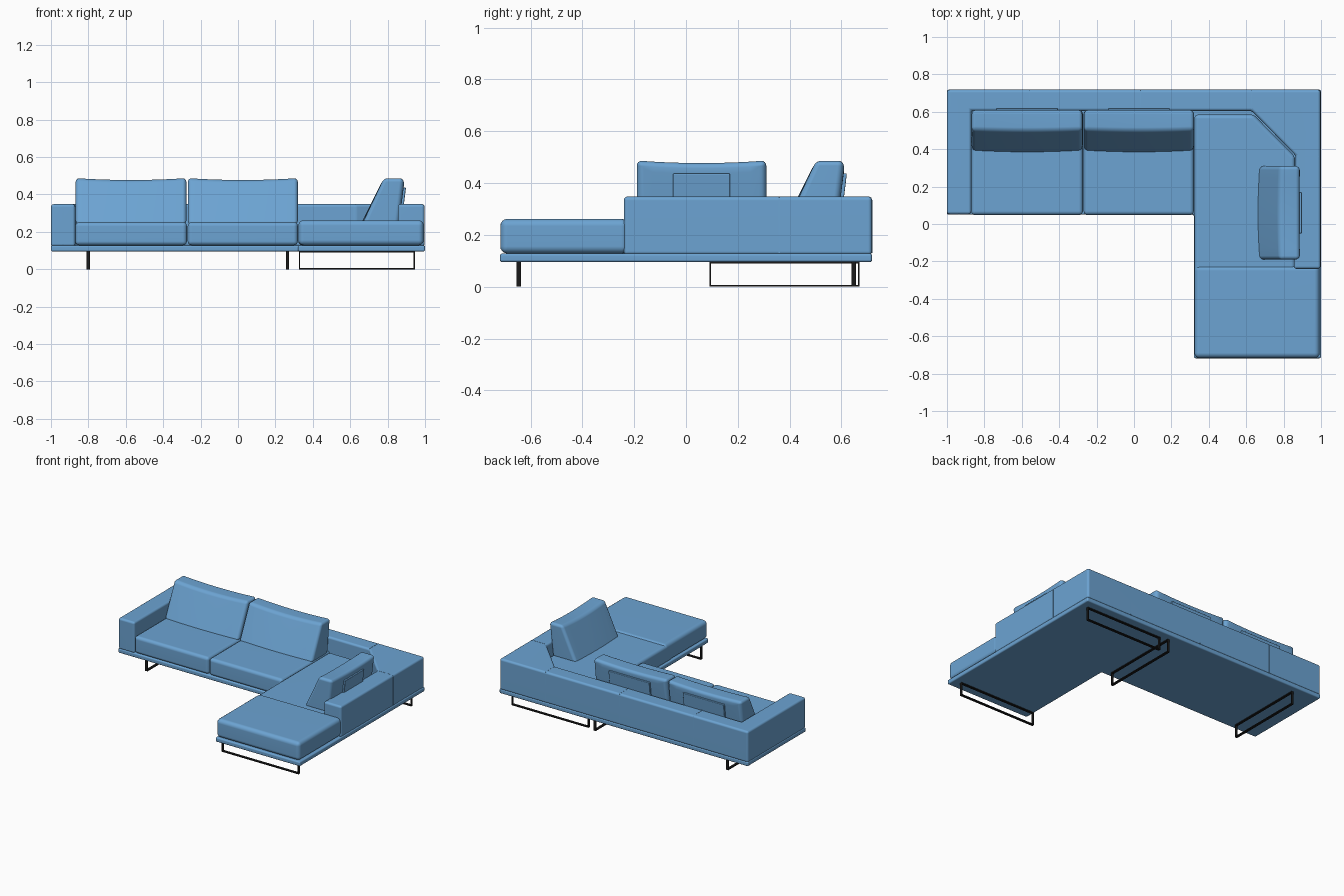
import bpy, bmesh, math

if "Cube" in bpy.data.objects:
    bpy.data.objects.remove(bpy.data.objects["Cube"])


def material(name, color):
    m = bpy.data.materials.new(name)
    m.diffuse_color = color
    m.use_nodes = True
    m.node_tree.nodes["Principled BSDF"].inputs["Base Color"].default_value = m.diffuse_color
    return m


FABRIC = material("blue_fabric", (0.15, 0.37, 0.65, 1))
METAL = material("black_metal", (0.01, 0.01, 0.01, 1))


def finish(name, bm, bevel=0.0, mat=FABRIC, segments=4):
    """Round the hard edges, then make a smooth shaded object."""
    bmesh.ops.recalc_face_normals(bm, faces=bm.faces[:])
    if bevel:
        hard = [e for e in bm.edges if e.calc_face_angle(0) > 0.5]
        bmesh.ops.bevel(bm, geom=hard, offset=bevel, segments=segments, profile=0.5,
                        affect='EDGES', clamp_overlap=True)
    me = bpy.data.meshes.new(name)
    bm.to_mesh(me)
    bm.free()
    me.materials.append(mat)
    ob = bpy.data.objects.new(name, me)
    bpy.context.collection.objects.link(ob)
    bpy.ops.object.select_all(action='DESELECT')
    ob.select_set(True)
    bpy.context.view_layer.objects.active = ob
    bpy.ops.object.shade_smooth_by_angle(angle=math.radians(35))
    ob.modifiers.new("weighted", 'WEIGHTED_NORMAL').keep_sharp = True
    return ob


PLANES = {'xy': lambda a, b, c: (a, b, c),
          'yz': lambda a, b, c: (c, a, b),
          'xz': lambda a, b, c: (a, c, b)}


def add_prism(bm, pts, lo, hi, plane='xy'):
    f = PLANES[plane]
    low = [bm.verts.new(f(a, b, lo)) for a, b in pts]
    top = [bm.verts.new(f(a, b, hi)) for a, b in pts]
    n = len(pts)
    bm.faces.new(low)
    bm.faces.new(top)
    for i in range(n):
        j = (i + 1) % n
        bm.faces.new((low[i], low[j], top[j], top[i]))


def prism(name, pts, lo, hi, plane='xy', **kw):
    bm = bmesh.new()
    add_prism(bm, pts, lo, hi, plane)
    return finish(name, bm, **kw)


def rect(x0, x1, y0, y1):
    return [(x0, y0), (x1, y0), (x1, y1), (x0, y1)]


# L-shaped platform under the whole sofa
prism("base_platform", [(-1, 0.05), (0.32, 0.05), (0.32, -0.718), (1, -0.718),
                        (1, 0.718), (-1, 0.718)], 0.095, 0.128, bevel=0.009)

# continuous low wall: left arm, back, angled corner, right arm
prism("arm_and_back_wall", [(-1, 0.052), (-0.87, 0.052), (-0.87, 0.605), (0.63, 0.605),
                            (0.865, 0.365), (0.855, -0.24), (0.997, -0.24),
                            (0.997, 0.718), (-1, 0.718)], 0.122, 0.348, bevel=0.015)

# upholstery seams over the wall
def seam_profile(inner, outer):
    return [(inner, 0.13), (inner, 0.349), (outer - 0.015, 0.349),
            (outer - 0.004, 0.3445), (outer, 0.334), (outer, 0.13)]


for i, x in enumerate((-0.56, 0.035, 0.63)):
    prism(f"back_seam_{i + 1}", seam_profile(0.612, 0.719), x - 0.002, x + 0.002, 'yz')
prism("right_seam", seam_profile(0.88, 0.998), 0.358, 0.362, 'xz')
prism("arm_front_seam", rect(-0.937, -0.933, 0.13, 0.335), 0.0505, 0.07, 'xz')

# seat cushions
for name, x0, x1 in (("left_seat", -0.87, -0.273), ("middle_seat", -0.269, 0.32)):
    prism(name, rect(x0, x1, 0.047, 0.61), 0.128, 0.252, bevel=0.022)
prism("chaise_rear_seat", [(0.323, -0.32), (0.862, -0.32), (0.862, 0.36), (0.64, 0.585),
                           (0.323, 0.585)], 0.128, 0.254, bevel=0.022)
prism("chaise_front_seat", rect(0.323, 0.993, -0.717, -0.222), 0.128, 0.262, bevel=0.028)


def back_cushion(name, length, pad_length, loc, turn=0.0):
    """Wedge cushion leaning on local y = 0, facing -y, with a support pad behind."""
    bm = bmesh.new()
    n = 8
    rings = []
    for k in range(n + 1):
        t = 2 * k / n - 1
        c = 1 - t * t
        prof = [(-0.03, 0.24), (-0.22 - 0.01 * c, 0.24),
                (-0.105 - 0.006 * c, 0.487 - 0.01 * c), (0, 0.487 - 0.01 * c)]
        rings.append([bm.verts.new((t * length / 2, y, z)) for y, z in prof])
    rear = []
    for a, b in zip(rings, rings[1:]):
        for i in range(4):
            j = (i + 1) % 4
            f = bm.faces.new((a[i], a[j], b[j], b[i]))
            if i == 3:
                rear.append(f)
    bm.faces.new(rings[0])
    bm.faces.new(rings[-1])
    bmesh.ops.recalc_face_normals(bm, faces=bm.faces[:])
    bmesh.ops.inset_region(bm, faces=rear, thickness=0.04, depth=0.006)
    cushion = finish(name, bm, bevel=0.02)
    pad = prism(name + "_support_pad", [(0.013, 0.437), (-0.015, 0.437), (-0.04, 0.28),
                                        (-0.006, 0.28)],
                -pad_length / 2, pad_length / 2, 'yz', bevel=0.005)
    for ob in (cushion, pad):
        ob.location = loc
        ob.rotation_euler.z = turn


back_cushion("left_back_cushion", 0.592, 0.33, (-0.572, 0.608, 0))
back_cushion("middle_back_cushion", 0.588, 0.33, (0.026, 0.608, 0))
back_cushion("chaise_back_cushion", 0.5, 0.22, (0.885, 0.06, 0), -math.pi / 2)


# flat-bar rectangular sled legs
def sled_leg(name, lo, hi, at, plane, w=0.018, t=0.007, top=0.096):
    bm = bmesh.new()
    for r in (rect(lo, hi, 0, t), rect(lo, hi, top - t, top),
              rect(lo, lo + t, t, top - t), rect(hi - t, hi, t, top - t)):
        add_prism(bm, r, at - w / 2, at + w / 2, plane)
    finish(name, bm, mat=METAL)


sled_leg("left_leg", 0.09, 0.67, -0.8, 'yz')
sled_leg("middle_leg", 0.09, 0.67, 0.265, 'yz')
sled_leg("chaise_front_leg", 0.325, 0.945, -0.645, 'xz')
sled_leg("chaise_rear_leg", 0.325, 0.945, 0.648, 'xz')
